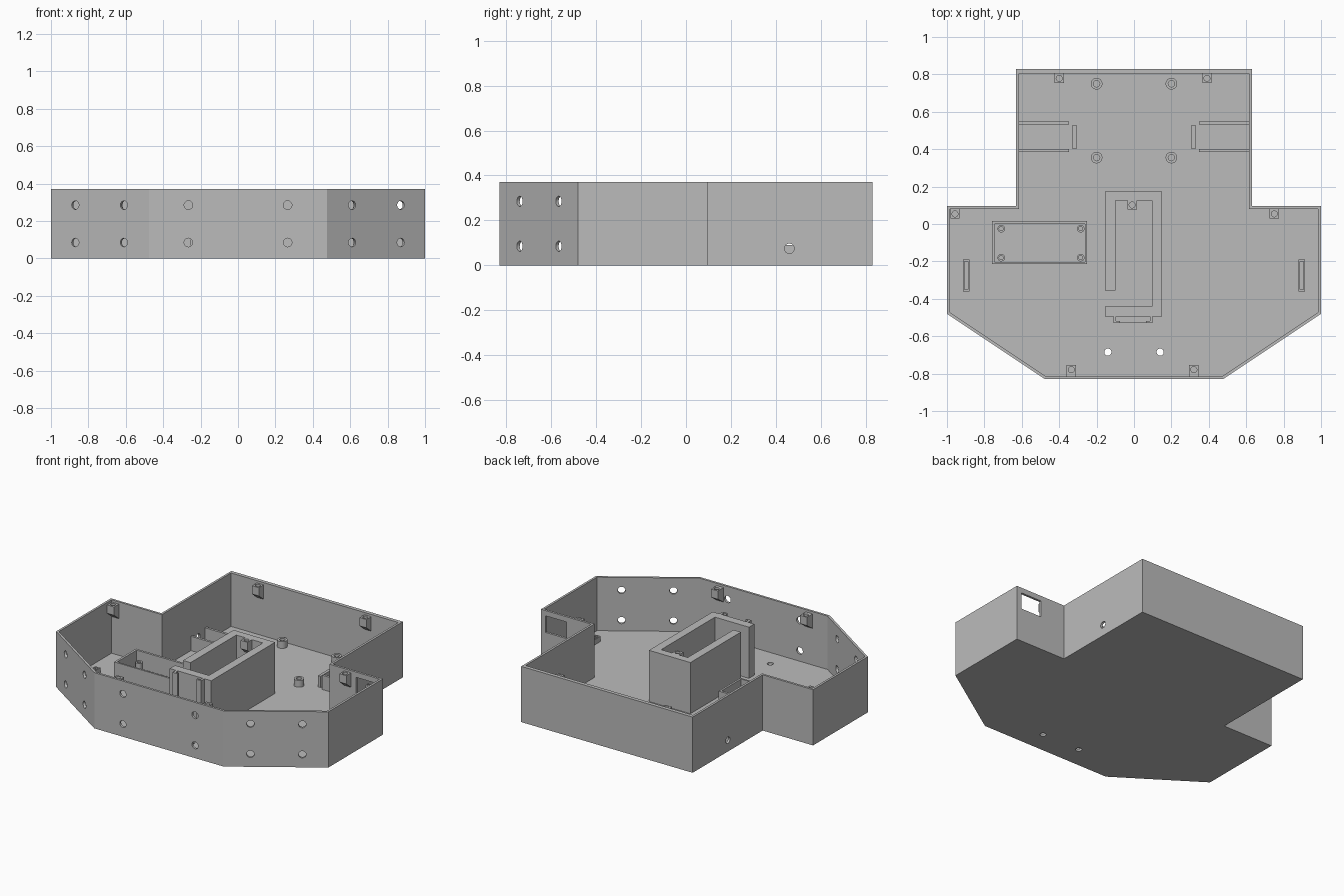
import bpy, bmesh, math
from mathutils import Matrix, Vector

if "Cube" in bpy.data.objects:
    bpy.data.objects.remove(bpy.data.objects["Cube"], do_unlink=True)

grey = bpy.data.materials.new("plain grey")
grey.use_nodes = True
grey.diffuse_color = (0.5, 0.5, 0.5, 1)
grey.node_tree.nodes["Principled BSDF"].inputs["Base Color"].default_value = (0.5, 0.5, 0.5, 1)

HEIGHT, LID, FLOOR, SINK = 0.37, 0.355, 0.015, 0.008
parts = []


def add(name, bm):
    bmesh.ops.recalc_face_normals(bm, faces=bm.faces)
    me = bpy.data.meshes.new(name)
    bm.to_mesh(me)
    bm.free()
    ob = bpy.data.objects.new(name, me)
    bpy.context.collection.objects.link(ob)
    me.materials.append(grey)
    parts.append(ob)
    return ob


def extrude(name, points, move):
    """Solid made by sweeping a flat outline along a vector."""
    bm = bmesh.new()
    face = bm.faces.new([bm.verts.new(p) for p in points])
    out = bmesh.ops.extrude_face_region(bm, geom=[face], use_keep_orig=True)
    bmesh.ops.translate(bm, vec=move, verts=[v for v in out["geom"] if isinstance(v, bmesh.types.BMVert)])
    return add(name, bm)


def prism(name, outline, z0, z1):
    return extrude(name, [(x, y, z0) for x, y in outline], (0, 0, z1 - z0))


def box(name, x0, x1, y0, y1, z0, z1):
    return prism(name, [(x0, y0), (x1, y0), (x1, y1), (x0, y1)], z0, z1)


def rod(name, centre, axis, radius, length):
    bm = bmesh.new()
    turn = Vector(axis).to_track_quat("Z", "Y").to_matrix().to_4x4()
    bmesh.ops.create_cone(bm, cap_ends=True, segments=24, radius1=radius, radius2=radius,
                          depth=length, matrix=Matrix.Translation(centre) @ turn)
    return add(name, bm)


def cut(target, cutter):
    """Subtract the cutter for good and remove it."""
    mod = target.modifiers.new("cut", "BOOLEAN")
    mod.operation, mod.solver, mod.object = "DIFFERENCE", "EXACT", cutter
    graph = bpy.context.evaluated_depsgraph_get()
    new = bpy.data.meshes.new_from_object(target.evaluated_get(graph))
    target.modifiers.clear()
    target.data = new
    parts.remove(cutter)
    bpy.data.objects.remove(cutter, do_unlink=True)


def mirrored(half):
    return half + [(-x, y) for x, y in reversed(half)]


# Open tray shell
outer = mirrored([(0.63, 0.83), (0.63, 0.095), (1, 0.095), (1, -0.48), (0.475, -0.83)])
inner = mirrored([(0.615, 0.805), (0.615, 0.08), (0.985, 0.08), (0.985, -0.472), (0.47, -0.815)])
shell = prism("tray_shell", outer, 0, HEIGHT)
cut(shell, prism("cavity", inner, FLOOR, HEIGHT + 0.1))

# Sensor holes in the front and slanted walls, cable holes, floor holes
for side in (-1, 1):
    for z in (0.085, 0.285):
        cut(shell, rod("hole", (side * 0.265, -0.82, z), (0, 1, 0), 0.023, 0.1))
        for x in (0.61, 0.87):
            y = -0.83 + (x - 0.475) * 2 / 3
            cut(shell, rod("hole", (side * x, y, z), (side * 0.35, -0.525, 0), 0.023, 0.1))
    cut(shell, rod("hole", (side * 0.62, 0.46, 0.075), (1, 0, 0), 0.022, 0.1))
    cut(shell, rod("hole", (side * 0.14, -0.685, 0), (0, 0, 1), 0.019, 0.1))

# Rectangular socket opening in the rear step wall
cut(shell, box("opening", 0.81, 0.965, 0.05, 0.13, 0.225, 0.335))

# Tall compartment with an open gap on one side
prism("battery_compartment",
      [(-0.155, 0.175), (0.15, 0.175), (0.15, -0.495), (-0.155, -0.495), (-0.155, -0.44),
       (0.095, -0.44), (0.095, 0.125), (-0.1, 0.125), (-0.1, -0.355), (-0.155, -0.355)],
      SINK, LID)

# Upright slot clips on the compartment front
for name, edge, way in (("left_slot_clip", 0.1, -1), ("right_slot_clip", -0.11, 1)):
    prism(name, [(edge, -0.49), (edge, -0.53), (edge + way * 0.035, -0.53),
                 (edge + way * 0.035, -0.518), (edge + way * 0.014, -0.518),
                 (edge + way * 0.014, -0.49)], SINK, LID)
box("slot_sill", -0.1, 0.09, -0.53, -0.49, SINK, 0.04)

# Low circuit board frame with corner posts
frame = box("board_frame", -0.76, -0.25, -0.215, 0.015, SINK, 0.13)
cut(frame, box("frame_gap", -0.745, -0.263, -0.203, 0.0, -0.1, 0.2))


def standoff(name, x, y, radius, bore, top):
    post = rod(name, (x, y, (SINK + top) / 2), (0, 0, 1), radius, top - SINK)
    cut(post, rod("bore", (x, y, top), (0, 0, 1), bore, 2 * (top - FLOOR)))


for x in (-0.71, -0.285):
    for y in (-0.025, -0.18):
        standoff("board_post", x, y, 0.02, 0.011, 0.07)
for x in (-0.2, 0.2):
    for y in (0.355, 0.75):
        standoff("floor_standoff", x, y, 0.031, 0.017, 0.06)

# Motor rails, stops and side sockets
for side, label in ((1, "left"), (-1, "right")):
    for y in (0.392, 0.54):
        a, b = sorted((side * 0.348, side * 0.62))
        box(label + "_motor_rail", a, b, y - 0.008, y + 0.008, SINK, 0.11)
    x = side * 0.318
    box(label + "_motor_stop", x - 0.01, x + 0.01, 0.4, 0.53, SINK, 0.09)
    x = side * 0.897
    socket = box(label + "_side_socket", x - 0.018, x + 0.018, -0.36, -0.19, SINK, 0.05)
    cut(socket, box("socket_gap", x - 0.01, x + 0.01, -0.35, -0.2, FLOOR, 0.1))


# Lid screw bosses hanging from the walls, tapered below
def boss(name, x, wall, tip):
    back = wall + math.copysign(0.005, wall - tip)
    side = [(back, LID), (tip, LID), (tip, LID - 0.055), (back, LID - 0.1)]
    body = extrude(name, [(x - 0.025, y, z) for y, z in side], (0.05, 0, 0))
    middle = tip + math.copysign(0.024, wall - tip)
    cut(body, rod("screw_hole", (x, middle, LID), (0, 0, 1), 0.016, 0.09))


for x in (-0.4, 0.39):
    boss("rear_screw_boss", x, 0.805, 0.755)
for x in (-0.957, 0.75):
    boss("step_screw_boss", x, 0.08, 0.03)
for x in (-0.335, 0.32):
    boss("front_screw_boss", x, -0.815, -0.755)
boss("compartment_screw_boss", -0.01, 0.125, 0.078)

# Smooth round parts, keep edges sharp
for ob in bpy.context.view_layer.objects:
    ob.select_set(ob in parts)
bpy.context.view_layer.objects.active = shell
bpy.ops.object.shade_smooth_by_angle(angle=math.radians(30))
